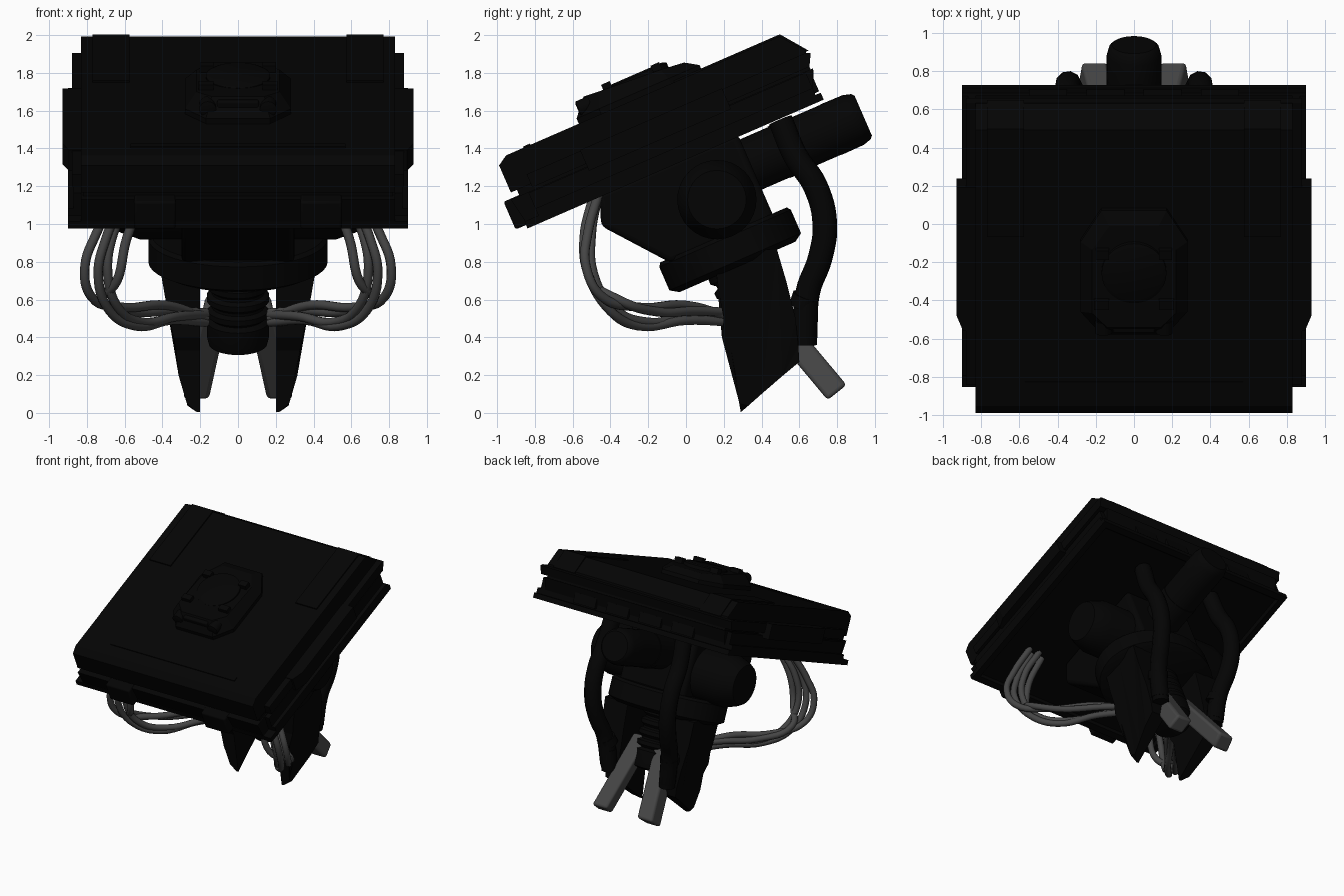
import bpy, bmesh, math
from mathutils import Matrix, Vector

if "Cube" in bpy.data.objects:
    bpy.data.objects.remove(bpy.data.objects["Cube"])

TILT = Matrix.Rotation(math.radians(23.5), 4, 'X')   # head frame: x, u along slope, n normal
FLAT = Matrix.Identity(4)


def material(name, v):
    m = bpy.data.materials.new(name)
    m.diffuse_color = (v, v, v, 1)
    m.use_nodes = True
    m.node_tree.nodes["Principled BSDF"].inputs["Base Color"].default_value = m.diffuse_color
    return m


BLACK = material("near_black", 0.0012)
GREY = material("cable_grey", 0.06)


def finish(name, bm, frame=TILT, mat=BLACK, bevel=0, smooth=True):
    bm.transform(frame)
    bmesh.ops.recalc_face_normals(bm, faces=bm.faces)
    me = bpy.data.meshes.new(name)
    bm.to_mesh(me)
    bm.free()
    me.materials.append(mat)
    ob = bpy.data.objects.new(name, me)
    bpy.context.collection.objects.link(ob)
    if bevel:
        b = ob.modifiers.new("bevel", 'BEVEL')
        b.width, b.segments, b.limit_method = bevel, 3, 'ANGLE'
    if smooth:
        bpy.ops.object.select_all(action='DESELECT')
        ob.select_set(True)
        bpy.context.view_layer.objects.active = ob
        bpy.ops.object.shade_smooth_by_angle(angle=math.radians(35))
    return ob


def prism(name, pts, x0, x1, frame=TILT, bevel=0, mat=BLACK):
    """Side profile extruded along x; x0 and x1 may be functions of the profile point."""
    bm = bmesh.new()
    fa, fb = [(v if callable(v) else (lambda p, v=v: v)) for v in (x0, x1)]
    a = [bm.verts.new((fa(p), *p)) for p in pts]
    b = [bm.verts.new((fb(p), *p)) for p in pts]
    bm.faces.new(a)
    bm.faces.new(b[::-1])
    for i in range(len(pts)):
        j = (i + 1) % len(pts)
        bm.faces.new((a[i], b[i], b[j], a[j]))
    bmesh.ops.triangulate(bm, faces=[f for f in bm.faces if len(f.verts) > 4])
    return finish(name, bm, frame, mat, bevel=bevel, smooth=bool(bevel))


def box(name, x, u, n, bevel=0):
    return prism(name, [(u[0], n[0]), (u[1], n[0]), (u[1], n[1]), (u[0], n[1])], x[0], x[1], bevel=bevel)


def lathe(name, rings, center, axis, scale=(1, 1), segs=32):
    """rings: (radius, distance along axis), closed at both ends."""
    bm = bmesh.new()
    loops = [[bm.verts.new((r * scale[0] * math.cos(t), r * scale[1] * math.sin(t), d))
              for t in (2 * math.pi * k / segs for k in range(segs))] for r, d in rings]
    for p, q in zip(loops, loops[1:]):
        for k in range(segs):
            m = (k + 1) % segs
            bm.faces.new((p[k], p[m], q[m], q[k]))
    bm.faces.new(loops[0])
    bm.faces.new(loops[-1])
    rot = Vector(axis).to_track_quat('Z', 'Y').to_matrix().to_4x4() if axis != (0, 0, 1) else FLAT
    return finish(name, bm, TILT @ Matrix.Translation(center) @ rot)


def tube(name, pts, radius, mat, res=6):
    cu = bpy.data.curves.new(name, 'CURVE')
    cu.dimensions = '3D'
    cu.bevel_depth, cu.bevel_resolution, cu.resolution_u, cu.use_fill_caps = radius, 3, res, True
    sp = cu.splines.new('BEZIER')
    sp.bezier_points.add(len(pts) - 1)
    for bp, p in zip(sp.bezier_points, pts):
        bp.co = p
        bp.handle_left_type = bp.handle_right_type = 'AUTO'
    cu.materials.append(mat)
    ob = bpy.data.objects.new(name, cu)
    bpy.context.collection.objects.link(ob)
    bpy.ops.object.select_all(action='DESELECT')
    ob.select_set(True)
    bpy.context.view_layer.objects.active = ob
    bpy.ops.object.convert(target='MESH')
    bpy.ops.object.shade_smooth_by_angle(angle=math.radians(50))


# Tilted panel: upper lid, middle tier, recessed seam and lower tray
prism("upper_lid", [(-.385, 1.44), (-.385, 1.596), (-.33, 1.63), (1.247, 1.63), (1.345, 1.51), (1.33, 1.43)], -.83, .83)
prism("middle_tier", [(-.27, 1.42), (-.27, 1.495), (1.34, 1.495), (1.366, 1.485), (1.33, 1.42)], -.88, .88)
box("seam_core", (-.82, .82), (-.35, 1.33), (1.38, 1.45))
prism("lower_tray", [(-.375, 1.26), (-.40, 1.405), (1.345, 1.405), (1.30, 1.31), (1.29, 1.26)], -.83, .83)
box("tray_wall", (-.87, .87), (-.30, 1.30), (1.26, 1.40))

# Bottom flange with a sunken underside
bm = bmesh.new()
bmesh.ops.create_cube(bm, size=1)
bm.transform(Matrix.Translation((0, .475, 1.25)) @ Matrix.Diagonal((1.8, 1.71, .04, 1)))
under = [f for f in bm.faces if f.normal.z < -.9]
bmesh.ops.inset_region(bm, faces=under, thickness=.07)
bmesh.ops.inset_region(bm, faces=under, thickness=.02, depth=-.02)
finish("bottom_flange", bm, smooth=False)

# Panel trim
box("front_strip", (-.57, .57), (-.23, -.19), (1.62, 1.637))
for i in range(4):
    x = -.45 + i * .3
    box("rear_block", (x - .1, x + .1), (1.28, 1.325), (1.28, 1.36))
for s in (-1, 1):
    prism("side_pod", [(.04, 1.38), (.04, 1.5), (.13, 1.5), (.86, 1.5), (.86, 1.38), (.13, 1.38)],
          s * .8, lambda p: s * (.93 if p[0] > .1 else .895))
    box("side_rail", (s * .8, s * .9), (-.3, 1.30), (1.25, 1.31))
    box("corner_plate", (s * .575, s * .77), (.64, 1.255), (1.6, 1.64))
    prism("corner_hook", [(1.23, 1.64), (1.255, 1.64), (1.36, 1.5), (1.3, 1.5)], s * .575, s * .77)
    box("front_latch", (s * .33, s * .55), (-.44, -.3), (1.25, 1.41), bevel=.012)

# Raised turret on the lid: tapered octagonal base, disc and front lamps
bm = bmesh.new()
low = [(.17, .09), (.28, .22), (.28, .62), (.17, .80)]
high = [(.14, .17), (.22, .25), (.22, .60), (.13, .73)]
loops = []
for half, heights in ((low, [1.62] * 4), (low, [1.66] * 4), (high, [1.752, 1.745, 1.72, 1.705])):
    pts = [(x, u, n) for (x, u), n in zip(half, heights)]
    pts += [(-x, u, n) for x, u, n in reversed(pts)]
    loops.append([bm.verts.new(p) for p in pts])
for p, q in zip(loops, loops[1:]):
    for k in range(8):
        bm.faces.new((p[k], p[(k + 1) % 8], q[(k + 1) % 8], q[k]))
bm.faces.new(loops[0])
bmesh.ops.triangulate(bm, faces=[bm.faces.new(loops[2])])
finish("turret_base", bm, smooth=False)
lathe("turret_disc", [(.17, 1.70), (.17, 1.742), (.15, 1.752)], (0, .475, 0), (0, 0, 1))
box("turret_nose", (-.11, .11), (.13, .2), (1.64, 1.74), bevel=.01)
for s in (-1, 1):
    lathe("turret_lamp", [(.045, 0), (.045, .07), (.03, .075)], (s * .16, .19, 1.70), (0, -1, 0), segs=16)
    box("turret_lug", (s * .13, s * .21), (.28, .33), (1.7, 1.772))
    box("turret_lug", (s * .13, s * .20), (.56, .61), (1.68, 1.76))

# Pivot housing, trunnions and collar beneath the panel
prism("pivot_housing", [(.046, 1.25), (-.018, 1.087), (.243, .76), (.84, .76), (.84, 1.25)], -.3, .3, bevel=.03)
for s in (-1, 1):
    lathe("trunnion", [(.21, 0), (.21, .51), (.175, .61), (.155, .645)], (s * .01, .60, .97), (s, 0, 0))
lathe("collar", [(.88, .6), (1, .63), (1, .765), (.96, .785)], (0, .558, 0), (0, 0, 1), (.475, .38), 40)

# Rear motor barrel
lathe("rear_barrel", [(.145, .65), (.145, 1.0), (.148, 1.0), (.148, 1.06), (.143, 1.06), (.143, 1.30),
                      (.145, 1.30), (.143, 1.43), (.13, 1.475), (.115, 1.488)], (0, 0, 1.069), (0, 1, 0))

# Ribbed neck between the prongs
neck = [(.11, .145), (.155, .16), (.165, .20), (.165, .29)]
for i in range(4):
    n = .31 + i * .08
    neck += [(.14, n), (.165, n + .02), (.165, n + .05), (.14, n + .065)]
lathe("ribbed_neck", neck, (0, .555, 0), (0, 0, 1))


# Two prongs, bulging outward and rounding in to a point
def prong_outer(p):
    stops = [(0, .21), (.03, .265), (.2, .315), (.35, .33), (.55, .375), (.75, .41)]
    for (a, xa), (b, xb) in zip(stops, stops[1:]):
        if p[1] <= b:
            return xa + (xb - xa) * (p[1] - a) / (b - a)
    return .41


def rod_x(p):
    return .11 + (.585 - p[1]) * .22


PRONG = [(.16, .74), (.18, .6), (.2, .5), (.19, .4), (.24, .33), (.262, .2), (.283, .05), (.29, .004),
         (.33, .038), (.40, .10), (.51, .195), (.6, .27), (.595, .35), (.58, .5), (.53, .7), (.48, .87), (.3, .85)]
ROD = [(.35, .546), (.75, .068), (.85, .148), (.45, .626)]
for s in (-1, 1):
    prism("prong", PRONG, s * .2, lambda p: s * prong_outer(p), FLAT)

    # Dark rear hoses with end fittings
    hose = [(.33, .50, 1.55), (.345, .58, 1.36), (.35, .685, 1.2), (.345, .735, 1.0),
            (.33, .71, .82), (.30, .645, .64), (.27, .63, .4)]
    tube("rear_hose", [(s * x, y, z) for x, y, z in hose], .066, BLACK)
    tube("hose_fitting", [(s * .295, .635, .62), (s * .28, .615, .56)], .074, BLACK)
    tube("hose_fitting", [(s * .277, .63, .53), (s * .265, .63, .36)], .064, BLACK)

    # Grey square-section rods at the foot
    prism("foot_rod", ROD, lambda p: s * (rod_x(p) - .068), lambda p: s * (rod_x(p) + .068), FLAT, .02, GREY)

    # Loose grey cables from panel to neck
    cables = [
        [(.64, -.46, 1.17), (.75, -.52, .95), (.81, -.53, .78), (.78, -.45, .62), (.62, -.25, .56), (.38, .0, .57), (.17, .25, .5)],
        [(.60, -.49, 1.15), (.70, -.54, .92), (.74, -.52, .74), (.68, -.40, .54), (.54, -.25, .46), (.36, .0, .49), (.17, .25, .48)],
        [(.55, -.46, 1.17), (.66, -.50, .95), (.69, -.49, .74), (.63, -.38, .55), (.50, -.2, .48), (.33, .0, .51), (.17, .25, .52)],
        [(.50, -.49, 1.15), (.59, -.53, .92), (.64, -.50, .70), (.72, -.36, .60), (.56, -.15, .535), (.36, .05, .54), (.17, .25, .53)],
    ]
    for c in cables:
        tube("loose_cable", [(s * x, y, z) for x, y, z in c], .025, GREY)
